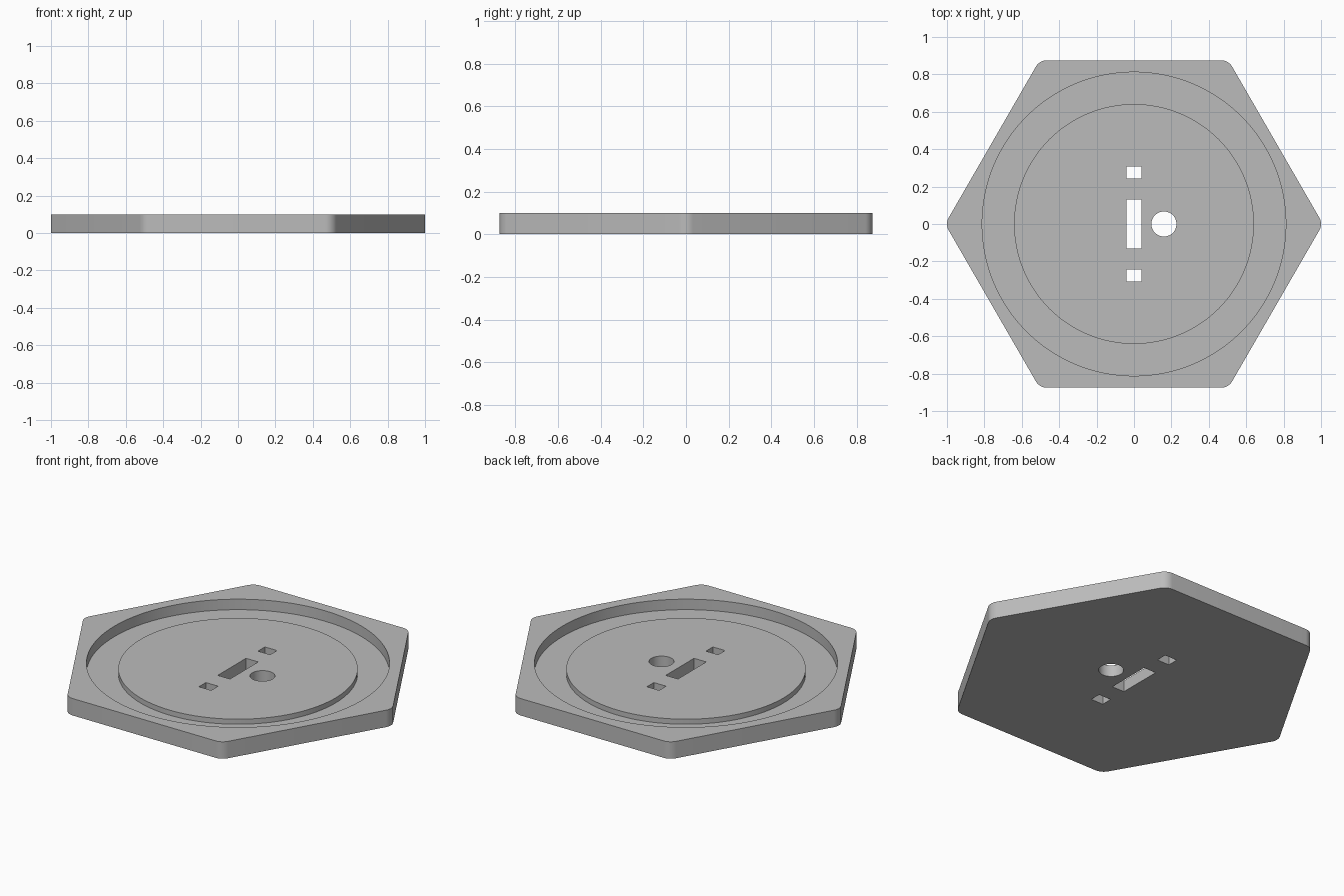
import bpy, bmesh
from math import sin, cos, pi, radians

cube = bpy.data.objects.get("Cube")
if cube:
    bpy.data.objects.remove(cube, do_unlink=True)

HEIGHT, FLOOR, DISC_TOP = 0.1, 0.038, 0.068
RIM_RADIUS, DISC_RADIUS = 0.812, 0.641
APOTHEM, CORNER = 0.875, 0.067

gray = bpy.data.materials.new("plain gray")
gray.use_nodes = True
gray.diffuse_color = (0.5, 0.5, 0.5, 1)
gray.node_tree.nodes["Principled BSDF"].inputs["Base Color"].default_value = gray.diffuse_color


def prism(name, outline, z0, z1):
    """Extrude a closed outline between two heights."""
    bm = bmesh.new()
    face = bm.faces.new([bm.verts.new((x, y, z0)) for x, y in outline])
    top = bmesh.ops.extrude_face_region(bm, geom=[face])["geom"]
    verts = [v for v in top if isinstance(v, bmesh.types.BMVert)]
    bmesh.ops.translate(bm, verts=verts, vec=(0, 0, z1 - z0))
    bmesh.ops.recalc_face_normals(bm, faces=bm.faces)
    mesh = bpy.data.meshes.new(name)
    bm.to_mesh(mesh)
    bm.free()
    mesh.materials.append(gray)
    obj = bpy.data.objects.new(name, mesh)
    bpy.context.collection.objects.link(obj)
    return obj


def circle(radius, steps, cx=0):
    return [(cx + radius * cos(2 * pi * i / steps), radius * sin(2 * pi * i / steps))
            for i in range(steps)]


def rectangle(half_x, y0, y1):
    return [(-half_x, y0), (half_x, y0), (half_x, y1), (-half_x, y1)]


def rounded_hexagon():
    centre = (APOTHEM - CORNER) / cos(pi / 6)
    points = []
    for k in range(6):
        a = k * pi / 3
        for i in range(9):
            b = a - pi / 6 + i * pi / 24
            points.append((centre * cos(a) + CORNER * cos(b),
                           centre * sin(a) + CORNER * sin(b)))
    return points


def cut(target, cutter):
    mod = target.modifiers.new(cutter.name, "BOOLEAN")
    mod.operation, mod.solver, mod.object = "DIFFERENCE", "EXACT", cutter
    cutter.hide_render = True
    cutter.hide_set(True)


# Hexagonal base plate
plate = prism("hexagonal_plate", rounded_hexagon(), 0, HEIGHT)

# Ring groove around a raised central disc
recess = prism("recess_cutter", circle(RIM_RADIUS, 128), DISC_TOP, HEIGHT + 0.1)
groove = prism("groove_cutter", circle(RIM_RADIUS, 128), FLOOR, HEIGHT + 0.1)
core = prism("disc_core", circle(DISC_RADIUS, 128), 0, DISC_TOP)
cut(groove, core)
cut(plate, groove)
cut(plate, recess)

# Through holes: slot, two square holes, round hole
holes = {
    "slot_cutter": rectangle(0.04, -0.132, 0.132),
    "back_square_cutter": rectangle(0.04, 0.243, 0.308),
    "front_square_cutter": rectangle(0.04, -0.308, -0.243),
    "round_hole_cutter": circle(0.067, 48, 0.16),
}
for name, outline in holes.items():
    cut(plate, prism(name, outline, -0.1, HEIGHT + 0.1))

# Apply the cuts, then drop the helpers
bpy.context.view_layer.update()
depsgraph = bpy.context.evaluated_depsgraph_get()
plate.data = bpy.data.meshes.new_from_object(plate.evaluated_get(depsgraph))
plate.modifiers.clear()
for obj in list(bpy.context.scene.objects):
    if obj.name.endswith("_cutter") or obj == core:
        bpy.data.objects.remove(obj, do_unlink=True)

# Smooth round walls, sharp edges
bpy.ops.object.select_all(action="DESELECT")
plate.select_set(True)
bpy.context.view_layer.objects.active = plate
bpy.ops.object.shade_smooth_by_angle(angle=radians(30))
